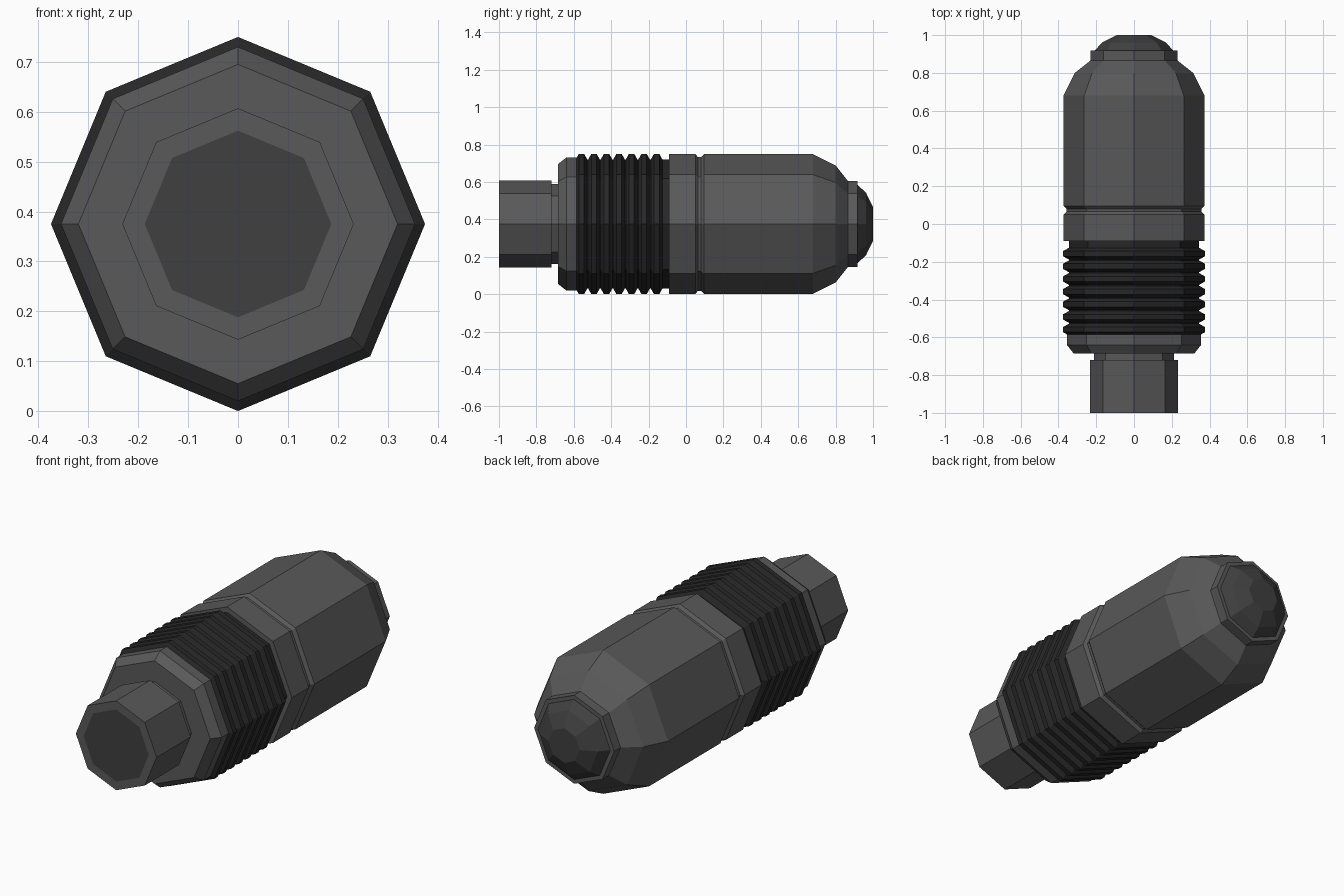
import bpy, bmesh
from math import cos, sin, pi

if "Cube" in bpy.data.objects:
    bpy.data.objects.remove(bpy.data.objects["Cube"])

SIDES = 8
CZ = 0.375   # height of the long axis


def material(name, v):
    m = bpy.data.materials.new(name)
    m.diffuse_color = (v, v, v, 1)
    m.use_nodes = True
    m.node_tree.nodes["Principled BSDF"].inputs["Base Color"].default_value = m.diffuse_color
    return m


SHELL = material("dark_grey", 0.10)
RUBBER = material("near_black", 0.02)
LENS = material("charcoal", 0.05)


def lathe(name, profile, mat):
    """Revolve (y, radius) points around the y axis, with capped ends."""
    bm = bmesh.new()
    rings = [[bm.verts.new((r * cos(2 * pi * i / SIDES), y,
                            CZ + r * sin(2 * pi * i / SIDES)))
              for i in range(SIDES)] for y, r in profile]
    for a, b in zip(rings, rings[1:]):
        for i in range(SIDES):
            j = (i + 1) % SIDES
            bm.faces.new((a[i], a[j], b[j], b[i]))
    bm.faces.new(rings[0])
    bm.faces.new(rings[-1])
    bmesh.ops.recalc_face_normals(bm, faces=bm.faces)
    me = bpy.data.meshes.new(name)
    bm.to_mesh(me)
    bm.free()
    ob = bpy.data.objects.new(name, me)
    me.materials.append(mat)
    bpy.context.collection.objects.link(ob)
    return ob


# Front stub with a darker end face
stub = lathe("front_stub", [(-1.0, 0.187), (-1.0, 0.232), (-0.72, 0.232), (-0.72, 0.19)], SHELL)
stub.data.materials.append(LENS)
for p in stub.data.polygons:
    if p.normal.y < -0.9 and len(p.vertices) == SIDES:
        p.material_index = 1

# Neck and chamfered collar
lathe("neck", [(-0.73, 0.213), (-0.67, 0.213)], SHELL)
lathe("collar", [(-0.685, 0.32), (-0.64, 0.355), (-0.585, 0.355)], SHELL)

# Ribbed grip
ribs, pitch, start = 7, 0.067, -0.59
grip = []
for k in range(ribs):
    y = start + k * pitch
    grip += [(y, 0.345), (y + 0.017, 0.375), (y + 0.045, 0.375), (y + 0.062, 0.345)]
grip.append((-0.085, 0.345))
lathe("ribbed_grip", grip, RUBBER)

# Main body with seam groove and rounded shoulder
lathe("main_body", [(-0.09, 0.373), (0.05, 0.373), (0.065, 0.357), (0.08, 0.357),
                    (0.095, 0.373), (0.68, 0.373), (0.80, 0.313), (0.868, 0.227)], SHELL)

# Rear ring and domed cap
lathe("rear_ring", [(0.864, 0.23), (0.918, 0.23), (0.918, 0.20)], SHELL)
lathe("rear_dome", [(0.90, 0.208), (0.918, 0.208), (0.962, 0.168), (1.0, 0.09)], LENS)
